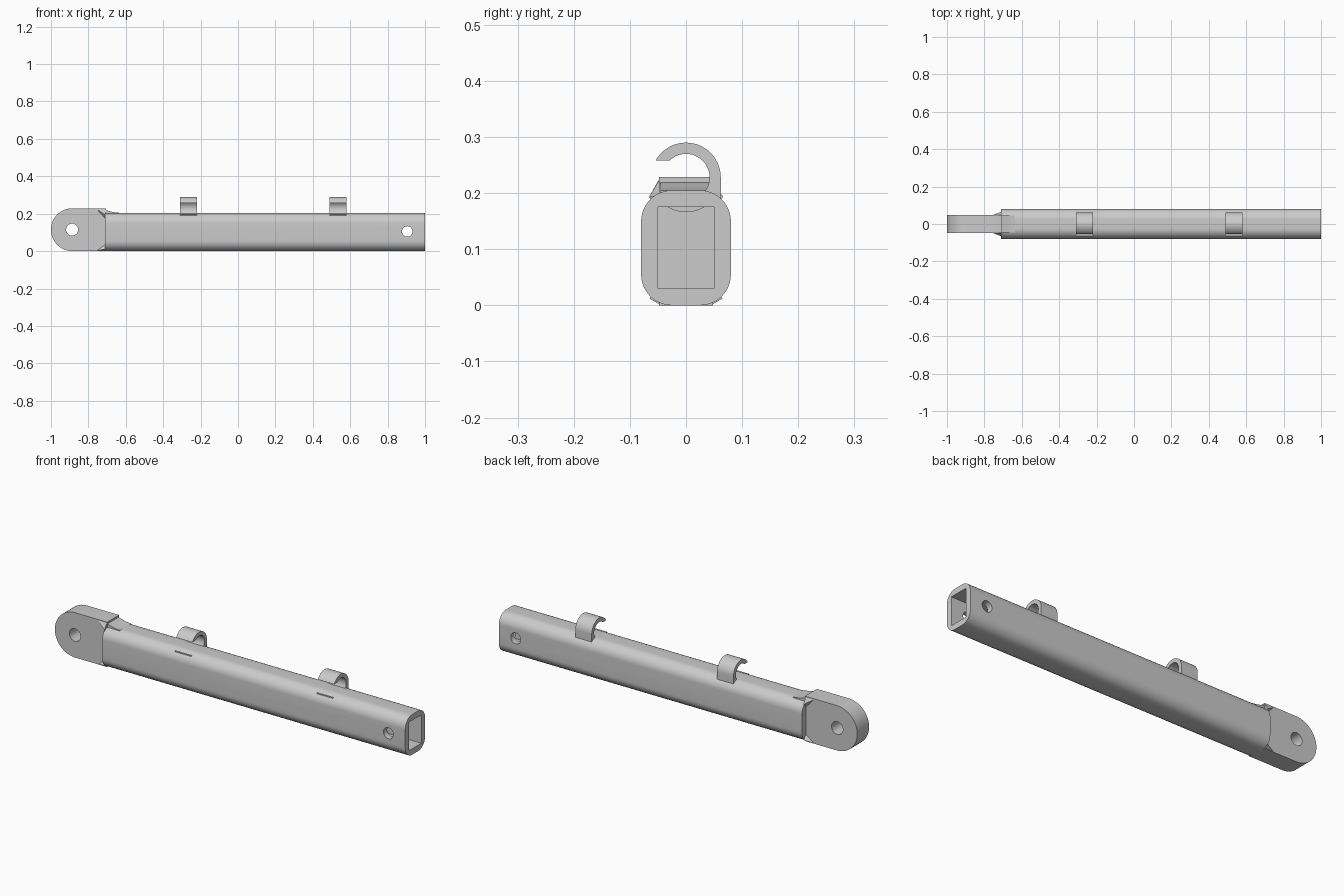
import bpy, bmesh, math
from mathutils import Vector

if "Cube" in bpy.data.objects:
    bpy.data.objects.remove(bpy.data.objects["Cube"])

grey = bpy.data.materials.new("steel grey")
grey.diffuse_color = (0.6, 0.6, 0.6, 1)
grey.use_nodes = True
grey.node_tree.nodes["Principled BSDF"].inputs["Base Color"].default_value = grey.diffuse_color


def arc(cx, cy, r, a0, a1, n):
    """Points on an arc, angles in degrees."""
    return [(cx + r * math.cos(math.radians(a0 + (a1 - a0) * i / n)),
             cy + r * math.sin(math.radians(a0 + (a1 - a0) * i / n))) for i in range(n + 1)]


def finish(bm, name):
    bmesh.ops.recalc_face_normals(bm, faces=bm.faces[:])
    me = bpy.data.meshes.new(name)
    bm.to_mesh(me)
    bm.free()
    me.materials.append(grey)
    ob = bpy.data.objects.new(name, me)
    bpy.context.collection.objects.link(ob)
    return ob


def prism(name, profile, axis, lo, hi):
    """Extrude a (y,z) profile along x, or an (x,z) profile along y."""
    bm = bmesh.new()
    place = (lambda a, b: (lo, a, b)) if axis == 'x' else (lambda a, b: (a, lo, b))
    face = bm.faces.new([bm.verts.new(place(a, b)) for a, b in profile])
    new = bmesh.ops.extrude_face_region(bm, geom=[face])['geom']
    move = Vector((hi - lo, 0, 0)) if axis == 'x' else Vector((0, hi - lo, 0))
    bmesh.ops.translate(bm, vec=move, verts=[v for v in new if isinstance(v, bmesh.types.BMVert)])
    return finish(bm, name)


def hull(name, points):
    bm = bmesh.new()
    for p in points:
        bm.verts.new(p)
    bmesh.ops.convex_hull(bm, input=bm.verts[:])
    return finish(bm, name)


def activate(ob):
    bpy.ops.object.select_all(action='DESELECT')
    ob.select_set(True)
    bpy.context.view_layer.objects.active = ob


def cut(ob, cutter):
    activate(ob)
    mod = ob.modifiers.new("cut", 'BOOLEAN')
    mod.operation, mod.solver, mod.object = 'DIFFERENCE', 'EXACT', cutter
    bpy.ops.object.modifier_apply(modifier=mod.name)
    bpy.data.objects.remove(cutter)


def smooth(ob):
    activate(ob)
    bpy.ops.object.shade_smooth_by_angle(angle=math.radians(30))


# Rounded rectangular tube, hollow and open at the right end
W, H, R = 0.08, 0.205, 0.055
outline = []
for cy, cz, a in ((W - R, H - R, 0), (R - W, H - R, 90), (R - W, R, 180), (W - R, R, 270)):
    outline += arc(cy, cz, R, a, a + 90, 12)
tube = prism("tube", outline, 'x', -0.71, 1.0)
cut(tube, prism("bore", [(-0.05, 0.03), (0.05, 0.03), (0.05, 0.175), (-0.05, 0.175)],
                'x', -0.69, 1.1))
cut(tube, prism("pin_cutter", arc(0.905, 0.105, 0.028, 0, 348.75, 31), 'y', -0.2, 0.2))
smooth(tube)

# Flat lug with a round end and a pin hole
lug = prism("end_lug", [(-0.705, 0), (-0.705, 0.229)] +
            arc(-0.8855, 0.1145, 0.1145, 90, 270, 32), 'y', -0.048, 0.048)
cut(lug, prism("lug_cutter", arc(-0.887, 0.115, 0.032, 0, 348.75, 31), 'y', -0.2, 0.2))
smooth(lug)

# Sloping weld fillet from the lug down to the tube top
fillet = prism("top_fillet", [(-0.72, 0.19), (-0.72, 0.221), (-0.705, 0.219), (-0.685, 0.213),
                              (-0.66, 0.2075), (-0.635, 0.205), (-0.635, 0.19)],
               'y', -0.045, 0.045)
smooth(fillet)

# Corner gussets where the lug meets the tube end
for side, s in (("front", -1), ("back", 1)):
    hull(side + "_top_gusset", [(-0.76, s * 0.046, 0.228), (-0.708, s * 0.046, 0.226),
                                (-0.708, s * 0.066, 0.193), (-0.708, s * 0.046, 0.17)])
    hull(side + "_bottom_gusset", [(-0.76, s * 0.046, 0.001), (-0.708, s * 0.046, 0.001),
                                   (-0.708, s * 0.065, 0.012), (-0.708, s * 0.046, 0.04)])

# Two open hooks sunk into the tube top
CZ, RO, RI = 0.228, 0.062, 0.042
hook_profile = (arc(0, CZ, RO, 151, 0, 24) + [(RO, 0.185)] +
                arc(0, CZ, RO, -55, -125, 12) +
                [(-0.0635, 0.185), (-0.0635, 0.195)] +
                arc(0, CZ, RI, -52, 134.4, 28))
for name, x in (("left_hook", -0.265), ("right_hook", 0.535)):
    smooth(prism(name, hook_profile, 'x', x - 0.046, x + 0.046))
